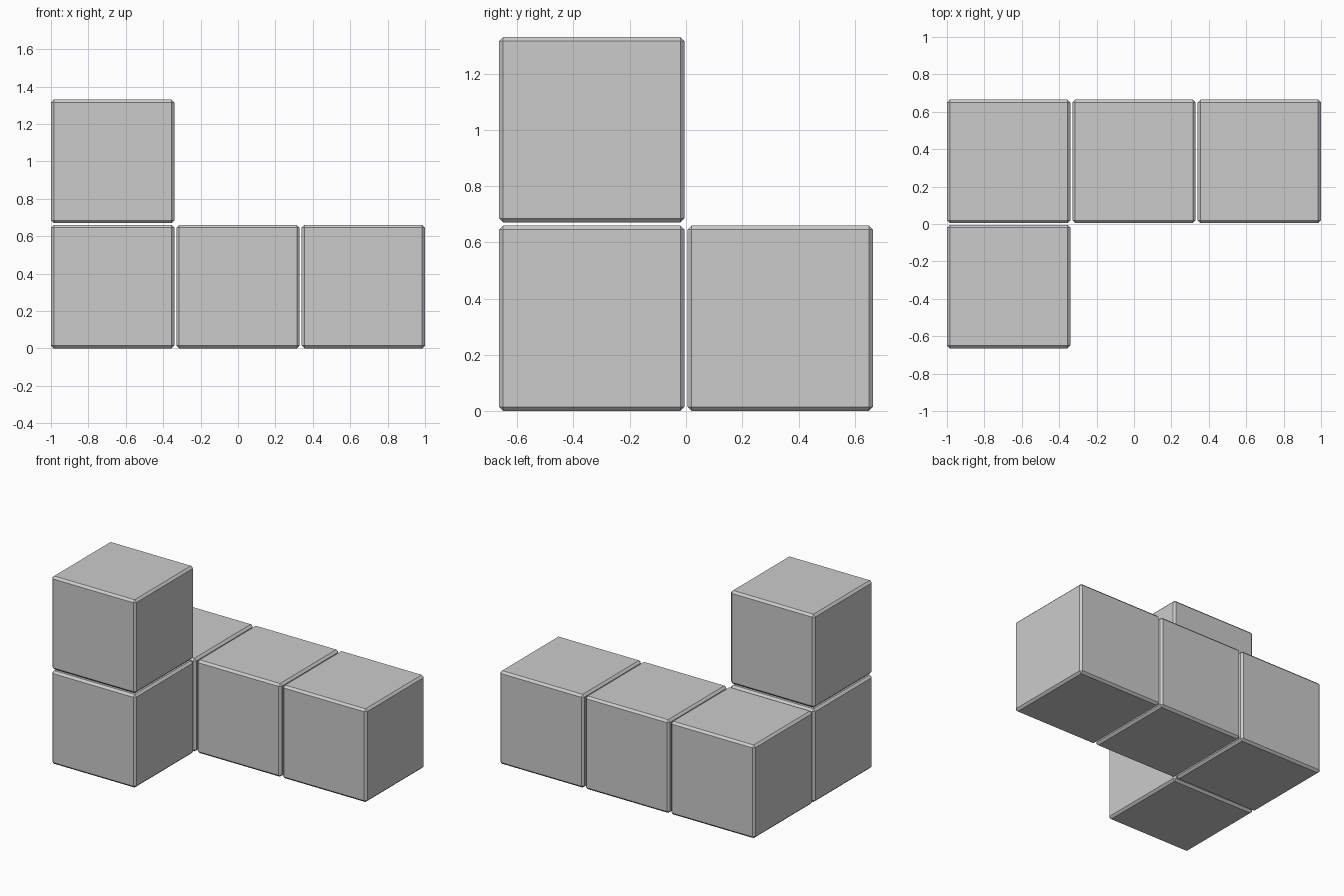
import bpy
import bmesh
from mathutils import Matrix, Vector

cube = bpy.data.objects.get("Cube")
if cube:
    bpy.data.objects.remove(cube, do_unlink=True)

SIZE, PITCH, BEVEL = 0.66, 0.67, 0.015

grey = bpy.data.materials.new("plain_grey")
grey.use_nodes = True
grey.diffuse_color = (0.6, 0.6, 0.6, 1)
bsdf = next(n for n in grey.node_tree.nodes if n.type == 'BSDF_PRINCIPLED')
bsdf.inputs["Base Color"].default_value = grey.diffuse_color


def block(name, cell):
    """Chamfered cube placed on the block grid."""
    bm = bmesh.new()
    bmesh.ops.create_cube(bm, size=SIZE)
    bmesh.ops.bevel(bm, geom=bm.edges[:], offset=BEVEL, segments=1,
                    affect='EDGES', profile=0.5)
    centre = Vector(cell) * PITCH + Vector((0, 0, SIZE / 2))
    bmesh.ops.transform(bm, matrix=Matrix.Translation(centre), verts=bm.verts)
    mesh = bpy.data.meshes.new(name)
    bm.to_mesh(mesh)
    bm.free()
    mesh.materials.append(grey)
    bpy.context.collection.objects.link(bpy.data.objects.new(name, mesh))


# Back row of three, then the front column of two
for name, x in (("right", -1), ("middle", 0), ("left", 1)):
    block("back_" + name + "_block", (x, 0.5, 0))
for name, z in (("lower", 0), ("upper", 1)):
    block("front_" + name + "_block", (-1, -0.5, z))
